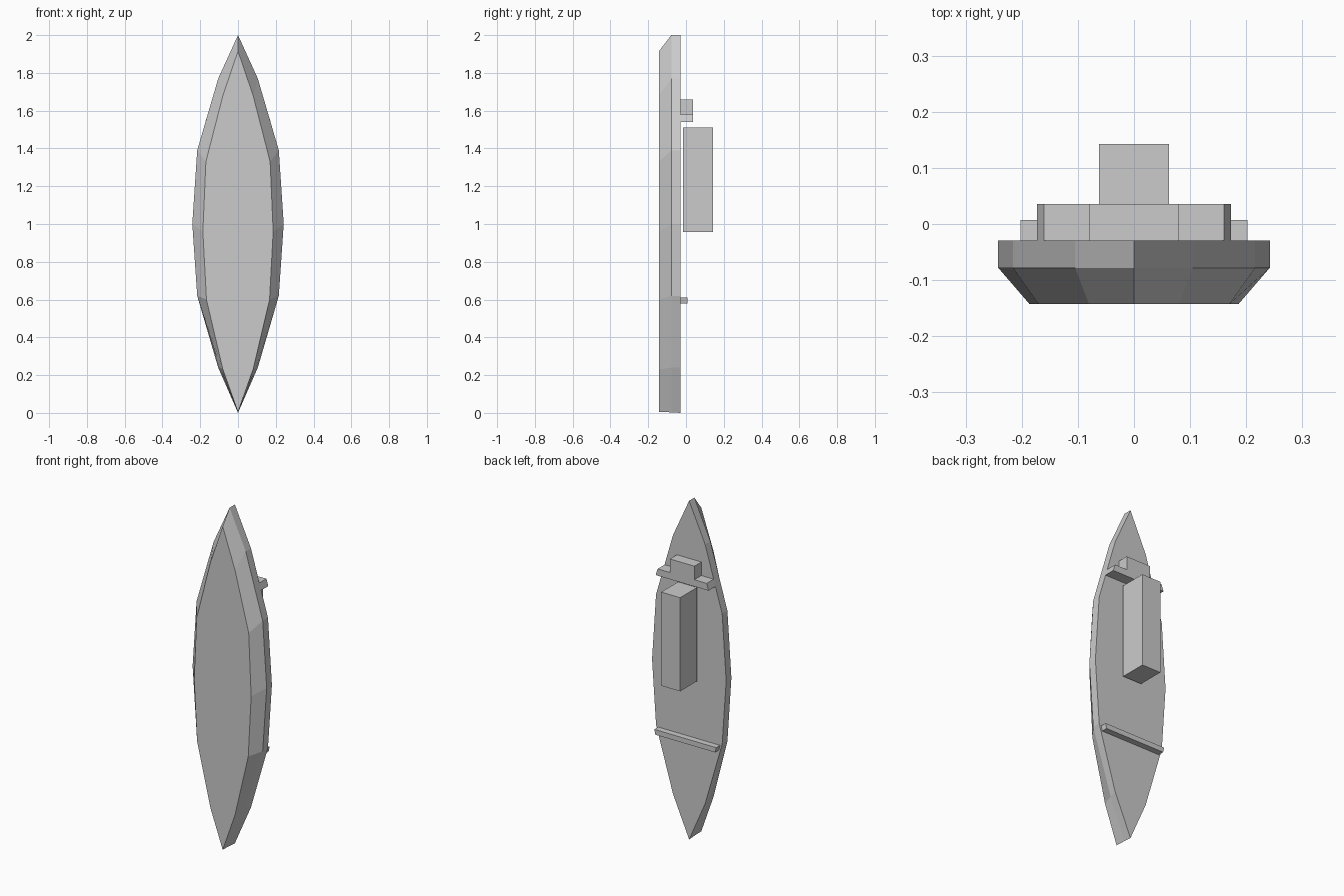
import bpy, bmesh

if "Cube" in bpy.data.objects:
    bpy.data.objects.remove(bpy.data.objects["Cube"])


def make_object(name, bm):
    bmesh.ops.recalc_face_normals(bm, faces=bm.faces)
    mesh = bpy.data.meshes.new(name)
    bm.to_mesh(mesh)
    bm.free()
    obj = bpy.data.objects.new(name, mesh)
    bpy.context.collection.objects.link(obj)
    return obj


def mirrored(half):
    """Close a right-hand (x, z) outline by mirroring it across x = 0."""
    return half + [(-x, z) for x, z in reversed(half) if x > 0]


def loft(name, layers):
    """Skin a stack of (y, half outline) layers and cap both ends."""
    bm = bmesh.new()
    rings = [[bm.verts.new((x, y, z)) for x, z in mirrored(half)]
             for y, half in layers]
    n = len(rings[0])
    for a, b in zip(rings, rings[1:]):
        for i in range(n):
            j = (i + 1) % n
            bm.faces.new((a[i], a[j], b[j], b[i]))
    bm.faces.new(rings[0])
    bm.faces.new(rings[-1])
    return make_object(name, bm)


# Hull: flat bottom, chine and deck outlines, bow at the top
bottom = [(0, 1.915), (0.08, 1.68), (0.17, 1.33), (0.186, 0.96),
          (0.167, 0.60), (0.08, 0.23), (0, 0.005)]
chine = [(0, 2.0), (0.105, 1.77), (0.216, 1.39), (0.242, 1.0),
         (0.216, 0.62), (0.096, 0.24), (0, 0.003)]
deck = [(0, 2.0), (0.105, 1.77), (0.216, 1.39), (0.242, 1.0),
        (0.216, 0.62), (0.105, 0.24), (0, 0.0)]
loft("hull", [(-0.143, bottom), (-0.078, chine), (-0.029, deck)])

# Forward console: a wide bar with a raised centre block, ends follow the hull
console = [(0.08, 1.66), (0.08, 1.58), (0.16, 1.58), (0.173, 1.54)]
loft("forward_console", [(-0.029, console), (0.036, console)])

# Rear bench
bench = [(0.202, 0.61), (0.195, 0.58)]
loft("rear_bench", [(-0.029, bench), (0.007, bench)])

# Cabin block
cabin = [(0.062, 1.51), (0.062, 0.957)]
loft("cabin", [(-0.015, cabin), (0.143, cabin)])
